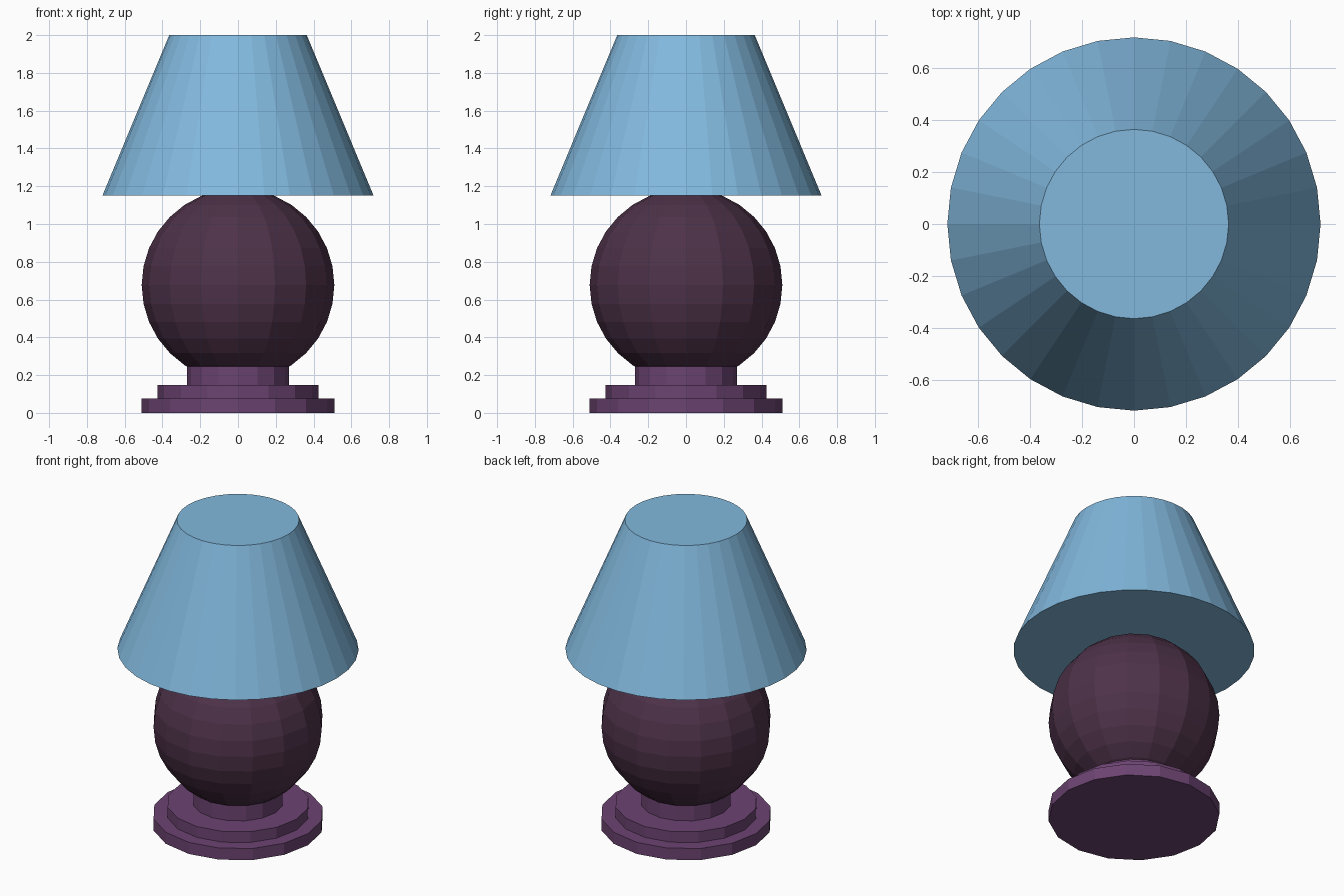
import bpy

if "Cube" in bpy.data.objects:
    bpy.data.objects.remove(bpy.data.objects["Cube"])


def linear(c):
    c /= 255
    return c / 12.92 if c <= 0.04045 else ((c + 0.055) / 1.055) ** 2.4


def material(name, r, g, b):
    mat = bpy.data.materials.new(name)
    mat.diffuse_color = (linear(r), linear(g), linear(b), 1)
    mat.use_nodes = True
    mat.node_tree.nodes["Principled BSDF"].inputs["Base Color"].default_value = mat.diffuse_color
    return mat


def tapered(name, sides, r_bottom, r_top, z0, z1, mat):
    bpy.ops.mesh.primitive_cone_add(vertices=sides, radius1=r_bottom, radius2=r_top,
                                    depth=z1 - z0, location=(0, 0, (z0 + z1) / 2))
    obj = bpy.context.object
    obj.name = name
    obj.data.materials.append(mat)
    return obj


blue = material("light blue", 130, 185, 222)
plum = material("dark plum", 78, 50, 73)
purple = material("purple", 108, 68, 114)

# Stepped base: foot, step and collar
tapered("base_foot", 16, 0.51, 0.51, 0.0, 0.076, purple)
tapered("base_step", 16, 0.425, 0.425, 0.076, 0.147, purple)
tapered("base_collar", 16, 0.27, 0.27, 0.147, 0.253, purple)

# Round lamp body
bpy.ops.mesh.primitive_uv_sphere_add(segments=16, ring_count=16, radius=0.51,
                                     location=(0, 0, 0.677))
body = bpy.context.object
body.name = "lamp_body"
body.data.materials.append(plum)

# Closed conical shade
tapered("lamp_shade", 32, 0.718, 0.364, 1.15, 2.0, blue)
